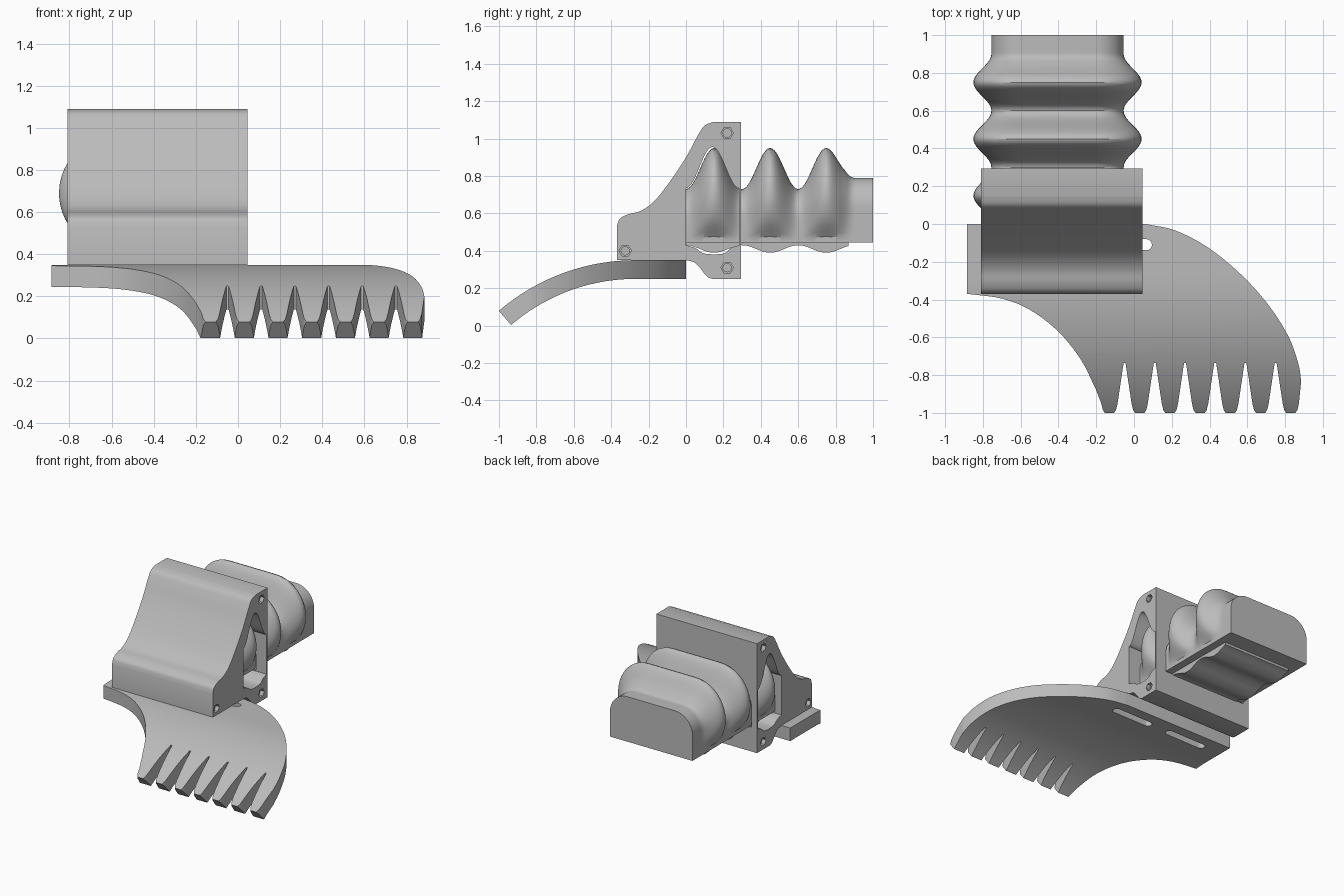
import bpy, bmesh, math
from mathutils import Vector

cube = bpy.data.objects.get("Cube")
if cube:
    bpy.data.objects.remove(cube)

grey = bpy.data.materials.new("light_grey")
grey.use_nodes = True
grey.diffuse_color = (0.5, 0.5, 0.5, 1)
grey.node_tree.nodes["Principled BSDF"].inputs["Base Color"].default_value = (0.5, 0.5, 0.5, 1)


def make(name, rings):
    """Skin a list of matching closed rings and cap both ends."""
    bm = bmesh.new()
    loops = [[bm.verts.new(p) for p in ring] for ring in rings]
    for a, b in zip(loops, loops[1:]):
        for i in range(len(a)):
            j = (i + 1) % len(a)
            bm.faces.new((a[i], a[j], b[j], b[i]))
    bm.faces.new(loops[0])
    bm.faces.new(loops[-1])
    bmesh.ops.recalc_face_normals(bm, faces=bm.faces)
    mesh = bpy.data.meshes.new(name)
    bm.to_mesh(mesh)
    bm.free()
    mesh.materials.append(grey)
    ob = bpy.data.objects.new(name, mesh)
    bpy.context.collection.objects.link(ob)
    return ob


def prism(name, pts, axis, lo, hi):
    """Extrude a 2D profile along the axis numbered 0, 1 or 2."""
    def ring(h):
        out = []
        for p in pts:
            c = list(p)
            c.insert(axis, h)
            out.append(c)
        return out
    return make(name, [ring(lo), ring(hi)])


def spline(pts, n=5):
    """Smooth curve through the points."""
    p = [Vector(q) for q in pts]
    p = [2 * p[0] - p[1]] + p + [2 * p[-1] - p[-2]]
    out = []
    for a, b, c, d in zip(p, p[1:], p[2:], p[3:]):
        for i in range(n):
            t = i / n
            out.append(0.5 * (2 * b + (c - a) * t + (2 * a - 5 * b + 4 * c - d) * t * t
                              + (3 * b - a - 3 * c + d) * t ** 3))
    return out + [p[-2]]


def boolean(ob, cutter, operation="DIFFERENCE"):
    mod = ob.modifiers.new("cut", "BOOLEAN")
    mod.object, mod.operation, mod.solver = cutter, operation, "EXACT"
    bpy.context.view_layer.objects.active = ob
    bpy.ops.object.modifier_apply(modifier=mod.name)
    bpy.data.objects.remove(cutter)


def polygon(cx, cy, r, n):
    return [(cx + r * math.cos(math.tau * i / n), cy + r * math.sin(math.tau * i / n))
            for i in range(n)]


# Bellows: cross-section blends between neck and bulge
MID, BASE, PITCH = -0.405, 0.445, 0.3


def swell(y):
    return 0.5 - 0.5 * math.cos(math.tau * y / PITCH) if y < 0.9 else 0


def section(y, grow=0.0):
    b = swell(y)
    lift = 0.06 * min(1, max(0, (y - 0.75) / 0.1))
    half = []
    for i in range(8):
        s = i / 8
        z = BASE + (0.69 - BASE) * s
        bulge = max(0.35, 0.2 + 0.245 * math.sqrt(1 - ((z - 0.69) / 0.26) ** 2))
        zn = BASE + (0.58 + lift - BASE) * s
        half.append((0.35 + (bulge - 0.35) * b, zn + (z - zn) * b))
    for i in range(11):
        a = math.pi / 2 * i / 10
        half.append((0.2 + (0.15 + 0.095 * b) * math.cos(a),
                     0.58 + lift + (0.11 - lift) * b + (0.15 + 0.11 * b) * math.sin(a)))
    half = [(x + grow, z + (grow if z > 0.5 else -grow)) for x, z in half]
    return [(MID + x, y, z) for x, z in half] + [(MID - x, y, z) for x, z in reversed(half)]


bellows = make("bellows", [section(i / 80) for i in range(81)])

# Corrugated underside of the bellows
steps = [0.87 * i / 70 for i in range(71)]
under = [(y, 0.43 - 0.04 * swell(y)) for y in steps]
corrugation = prism("bellows_underside", under + [(0.87, 0.5), (0, 0.5)], 0, MID - 0.29, MID + 0.29)

# Mounting bracket with sloped front
LEFT, RIGHT, BACK = -0.81, 0.045, 0.295
slope = spline([(-0.37, 0.53), (-0.355, 0.57), (-0.31, 0.595), (-0.24, 0.615), (-0.17, 0.665),
                (-0.09, 0.765), (0, 0.9), (0.065, 1.02), (0.1, 1.07), (0.15, 1.09)])
foot = spline([(0.14, 0.25), (0.11, 0.265), (0.07, 0.315), (0.04, 0.34), (0, 0.35)])
bracket = prism("bracket", [(-0.37, 0.35)] + slope + [(BACK, 1.09), (BACK, 0.25)] + foot,
                0, LEFT, RIGHT)

# Arched side-to-side opening and the rear mouth around the bellows
arch = [(0.283 * i / 30, 0.735 + 0.22 * swell(0.3 * i / 30)) for i in range(31)]
floor = spline([(0.283, 0.43), (0.24, 0.415), (0.2, 0.385), (0.1, 0.385), (0.05, 0.415), (0, 0.43)])
boolean(bracket, prism("opening_cutter", arch + floor, 0, -1, 0.3))
mouth = [(p[0], p[2]) for p in section(0.3, 0.008)]
boolean(bracket, prism("mouth_cutter", mouth, 1, 0.2, 0.4))

# Hexagonal bolt recesses with round bores on both sides
for y, z in ((0.22, 1.03), (0.22, 0.31), (-0.325, 0.4)):
    for x in (LEFT, RIGHT):
        for r, n, d in ((0.033, 6, 0.03), (0.022, 16, 0.1)):
            boolean(bracket, prism("bolt_cutter", polygon(y, z, r, n), 0, x - d, x + d))

# Curved rake blade: bent plate trimmed to its outline
R, THICK, BEND = 1.12, 0.1, -0.27


def bend(r):
    return [(BEND - r * math.sin(a), 0.35 - R + r * math.cos(a))
            for a in [math.radians(40.7) * i / 28 for i in range(29)]]


plate = [(0, 0.35)] + bend(R) + bend(R - THICK)[::-1] + [(0, 0.25)]
blade = prism("rake_blade", plate, 0, -0.885, 0.885)

outline = [(-0.885, 0.1), (-0.885, -0.37)]
outline += spline([(-0.88, -0.37), (-0.7, -0.395), (-0.55, -0.455), (-0.4, -0.57),
                   (-0.28, -0.72), (-0.2, -0.88)])
for i in range(7):
    x = -0.13 + 0.16 * i
    if i:
        outline += [(x - 0.085, -0.735), (x - 0.075, -0.735)]
    tip = [(-0.043, -0.95), (-0.035, -0.985), (-0.018, -1.01), (0.018, -1.01),
           (0.035, -0.985), (0.043, -0.95)]
    outline += [(x + dx, y) for dx, y in tip]
outline += spline([(0.885, -0.83), (0.87, -0.74), (0.82, -0.6), (0.72, -0.44), (0.58, -0.28),
                   (0.4, -0.13), (0.22, -0.035), (0.06, 0.0)])
outline += [(0.06, 0.1)]
boolean(blade, prism("outline_cutter", outline, 2, -0.5, 1), "INTERSECT")

# Two long mounting slots in the blade
for a, b in ((-0.74, -0.39), (-0.25, 0.095)):
    slot = [(x + (b - 0.03 if x > 0 else a + 0.03), y - 0.11)
            for x, y in polygon(0, 0, 0.03, 16)]
    boolean(blade, prism("slot_cutter", slot, 2, 0.2, 0.5))

# Smooth curved faces, keep hard edges
for ob in (bellows, corrugation, bracket, blade):
    bpy.ops.object.select_all(action="DESELECT")
    ob.select_set(True)
    bpy.context.view_layer.objects.active = ob
    bpy.ops.object.shade_smooth_by_angle(angle=math.radians(30))
